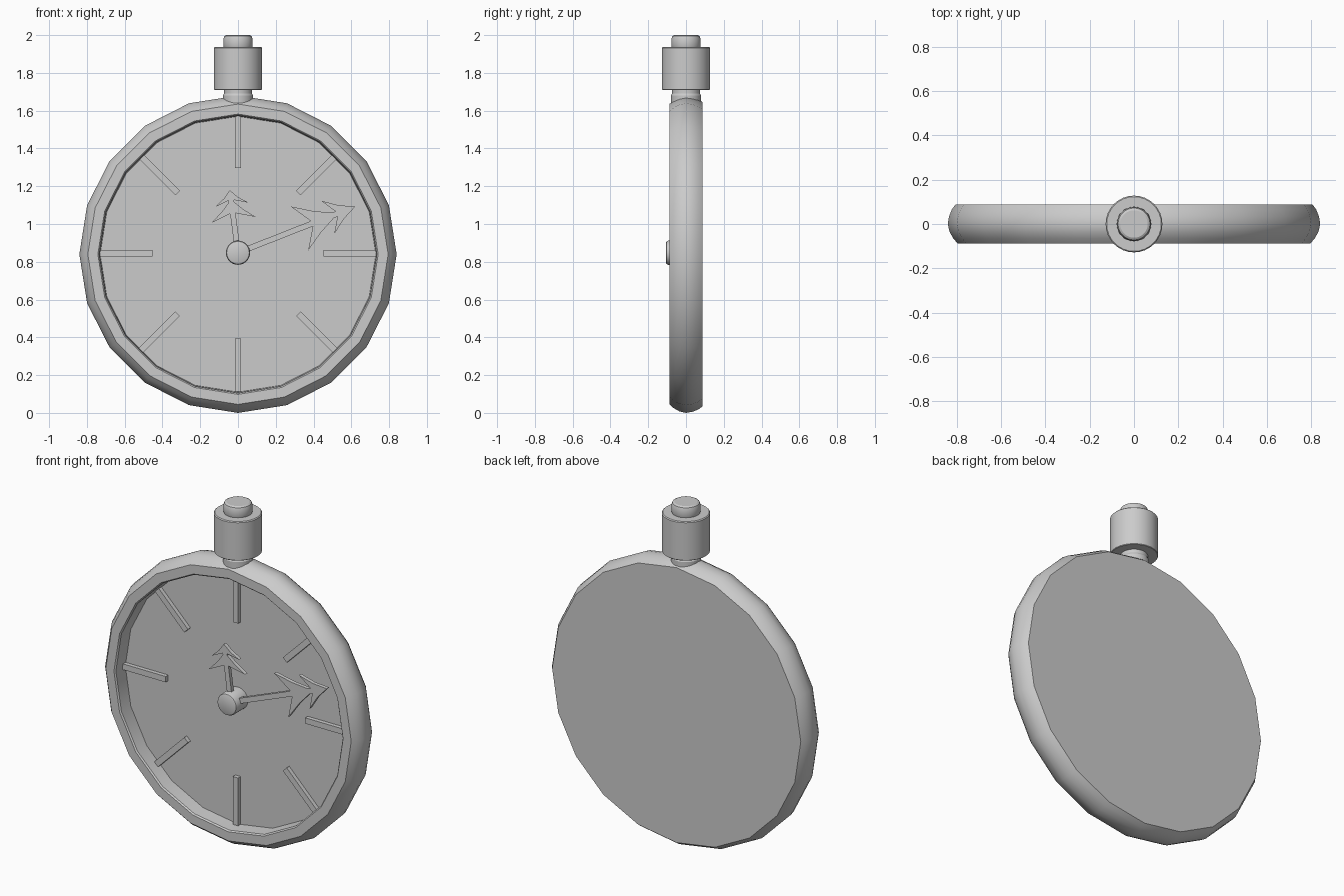
import bpy, bmesh, math
from mathutils import Matrix, Vector

if "Cube" in bpy.data.objects:
    bpy.data.objects.remove(bpy.data.objects["Cube"])

CZ = 0.84  # height of the dial centre


def finish(name, bm, smooth=None):
    bmesh.ops.recalc_face_normals(bm, faces=bm.faces)
    me = bpy.data.meshes.new(name)
    bm.to_mesh(me)
    bm.free()
    ob = bpy.data.objects.new(name, me)
    bpy.context.collection.objects.link(ob)
    if smooth:
        bpy.ops.object.select_all(action='DESELECT')
        ob.select_set(True)
        bpy.context.view_layer.objects.active = ob
        bpy.ops.object.shade_smooth_by_angle(angle=math.radians(smooth))
    return ob


def lathe(name, profile, sides, facing_front=False, z=0.0, smooth=30):
    """Turn (radius, height) points around z, or around y when facing front; ends are capped."""
    bm = bmesh.new()
    rings = []
    for r, h in profile:
        ring = []
        for i in range(sides):
            a = math.tau * i / sides
            c, s = r * math.cos(a), r * math.sin(a)
            ring.append(bm.verts.new((c, h, s + z) if facing_front else (c, s, h + z)))
        rings.append(ring)
    for a, b in zip(rings, rings[1:]):
        for i in range(sides):
            j = (i + 1) % sides
            bm.faces.new((a[i], a[j], b[j], b[i]))
    bm.faces.new(rings[0])
    bm.faces.new(rings[-1])
    return finish(name, bm, smooth)


# Twenty-sided case: recessed dial, rim, bulging side, flat back
lathe("case", [(0.73, 0.0), (0.735, -0.08), (0.742, -0.088), (0.795, -0.088),
               (0.815, -0.065), (0.832, -0.035), (0.84, 0.0), (0.834, 0.035),
               (0.822, 0.065), (0.805, 0.088)], 20, True, CZ)

# Winding stem, crown and push button
lathe("stem", [(0.08, 1.61), (0.08, 1.68), (0.074, 1.69), (0.074, 1.72)], 32)
lathe("crown", [(0.125, 1.71), (0.128, 1.713), (0.128, 1.933), (0.123, 1.938)], 32)
lathe("button", [(0.073, 1.93), (0.078, 1.945), (0.077, 1.98), (0.072, 1.994), (0.062, 2.0)], 32)

# Hub holding the hands
lathe("hub", [(0.064, 0.005), (0.064, -0.095), (0.06, -0.103), (0.054, -0.106)], 32, True, CZ + 0.008)

# Eight hour markers
for i in range(8):
    bm = bmesh.new()
    bmesh.ops.create_cube(bm, size=1.0)
    m = (Matrix.Translation((0, 0, CZ + 0.005))
         @ Matrix.Rotation(i * math.pi / 4, 4, 'Y')
         @ Matrix.Translation((0, -0.008, 0.592))
         @ Matrix.Diagonal((0.034, 0.032, 0.28, 1)))
    bmesh.ops.transform(bm, matrix=m, verts=bm.verts)
    finish(f"marker_{i + 1}", bm)


# Double-barbed hands, mirrored half outline (along, across)
def hand(name, angle, along, across, y):
    half = [(0.42, 0.015), (0.35, 0.125), (0.45, 0.06), (0.54, 0.015),
            (0.56, 0.015), (0.51, 0.095), (0.585, 0.04)]
    half = [(u * along, max(v * across, 0.013)) for u, v in half]
    half.insert(0, (0.0, 0.015))
    outline = half + [(0.667 * along, 0)] + [(u, -v) for u, v in reversed(half)]
    d = Vector((math.cos(angle), 0, math.sin(angle)))
    n = Vector((-math.sin(angle), 0, math.cos(angle)))
    bm = bmesh.new()
    face = bm.faces.new([bm.verts.new(d * u + n * v + Vector((0, y, CZ + 0.008)))
                         for u, v in outline])
    ext = bmesh.ops.extrude_face_region(bm, geom=[face])
    vs = [g for g in ext["geom"] if isinstance(g, bmesh.types.BMVert)]
    bmesh.ops.translate(bm, verts=vs, vec=(0, 0.022, 0))
    bmesh.ops.triangulate(bm, faces=[f for f in bm.faces if len(f.verts) > 4])
    finish(name, bm)


hand("minute_hand", math.radians(21.5), 1.0, 1.0, -0.065)
hand("hour_hand", math.radians(97.5), 0.5, 0.95, -0.07)
